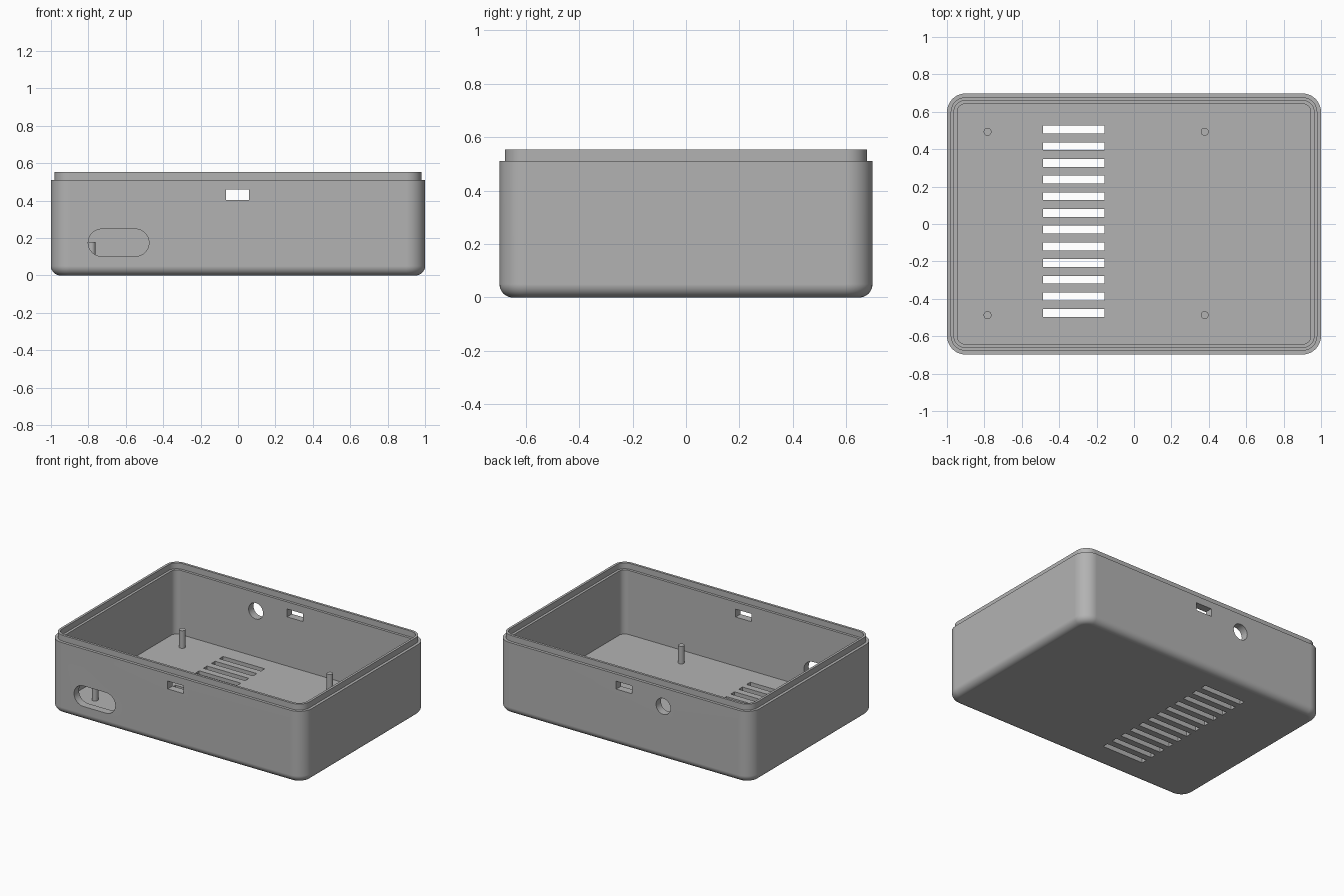
import bpy, bmesh, math
from mathutils import Matrix

cube = bpy.data.objects.get("Cube")
if cube:
    bpy.data.objects.remove(cube, do_unlink=True)

HALF_X, HALF_Y, CORNER = 1.0, 0.698, 0.1
RIM, TOP, WALL, FILLET = 0.511, 0.553, 0.055, 0.05

grey = bpy.data.materials.new("plain grey")
colour = (0.45, 0.45, 0.45, 1)
grey.diffuse_color = colour
grey.use_nodes = True
grey.node_tree.nodes["Principled BSDF"].inputs["Base Color"].default_value = colour


def make_object(name, bm):
    bmesh.ops.recalc_face_normals(bm, faces=bm.faces)
    mesh = bpy.data.meshes.new(name)
    bm.to_mesh(mesh)
    bm.free()
    mesh.materials.append(grey)
    obj = bpy.data.objects.new(name, mesh)
    bpy.context.collection.objects.link(obj)
    return obj


def activate(obj):
    bpy.ops.object.select_all(action='DESELECT')
    obj.select_set(True)
    bpy.context.view_layer.objects.active = obj


def rounded_ring(bm, inset, z, steps=10):
    """Rounded rectangle of vertices, inset from the outside wall."""
    r = CORNER - inset
    ring = []
    for k, (sx, sy) in enumerate([(1, 1), (-1, 1), (-1, -1), (1, -1)]):
        for i in range(steps + 1):
            a = (k + i / steps) * math.pi / 2
            ring.append(bm.verts.new((sx * (HALF_X - CORNER) + r * math.cos(a),
                                      sy * (HALF_Y - CORNER) + r * math.sin(a), z)))
    return ring


def box(bm, centre, size):
    m = Matrix.Translation(centre) @ Matrix.Diagonal((*size, 1))
    bmesh.ops.create_cube(bm, size=1, matrix=m)


def cylinder(bm, centre, radius, depth, along_y=False):
    m = Matrix.Translation(centre)
    if along_y:
        m = m @ Matrix.Rotation(math.pi / 2, 4, 'X')
    bmesh.ops.create_cone(bm, cap_ends=True, segments=32, radius1=radius,
                          radius2=radius, depth=depth, matrix=m)


# Tray shell: filleted bottom, stepped lip, inner ledge and flat floor
profile = []
for i in range(9):
    a = i / 8 * math.pi / 2
    profile.append((FILLET * (1 - math.sin(a)), FILLET * (1 - math.cos(a))))
profile += [(0, RIM), (0.02, RIM), (0.02, TOP), (0.037, TOP),
            (0.037, RIM), (WALL, RIM), (WALL, WALL)]
bm = bmesh.new()
rings = [rounded_ring(bm, inset, z) for inset, z in profile]
for low, high in zip(rings, rings[1:]):
    for i in range(len(low)):
        j = (i + 1) % len(low)
        bm.faces.new((low[i], low[j], high[j], high[i]))
bm.faces.new(rings[0])
bm.faces.new(rings[-1])
tray = make_object("tray_shell", bm)

# Cutters: floor vents, latch windows, round back port
bm = bmesh.new()
for i in range(12):
    box(bm, (-0.322, 0.505 - i * 0.0892, 0.03), (0.328, 0.042, 0.2))
for side in (-1, 1):
    box(bm, (-0.002, side * 0.68, 0.432), (0.124, 0.2, 0.056))
cylinder(bm, (-0.31, 0.68, 0.38), 0.057, 0.2, along_y=True)
cutters = [make_object("opening_cutter", bm)]

# Cutter: stadium shaped front port
bm = bmesh.new()
r, outline = 0.073, []
for cx, start in ((-0.549, -math.pi / 2), (-0.728, math.pi / 2)):
    for i in range(17):
        a = start + i / 16 * math.pi
        outline.append(bm.verts.new((cx + r * math.cos(a), -0.8, 0.175 + r * math.sin(a))))
face = bm.faces.new(outline)
moved = bmesh.ops.extrude_face_region(bm, geom=[face])["geom"]
bmesh.ops.translate(bm, vec=(0, 0.2, 0),
                    verts=[v for v in moved if isinstance(v, bmesh.types.BMVert)])
cutters.append(make_object("front_port_cutter", bm))

activate(tray)
for cutter in cutters:
    mod = tray.modifiers.new("cut", 'BOOLEAN')
    mod.operation, mod.solver, mod.object = 'DIFFERENCE', 'EXACT', cutter
    bpy.ops.object.modifier_apply(modifier=mod.name)
    bpy.data.objects.remove(cutter, do_unlink=True)

# Standoff pegs on the floor
pegs = []
for x, side_x in ((-0.783, "right"), (0.378, "left")):
    for y, side_y in ((0.493, "back"), (-0.487, "front")):
        bm = bmesh.new()
        cylinder(bm, (x, y, 0.115), 0.021, 0.13)
        pegs.append(make_object(f"peg_{side_y}_{side_x}", bm))

for obj in [tray] + pegs:
    activate(obj)
    bpy.ops.object.shade_smooth_by_angle(angle=math.radians(30))
weighted = tray.modifiers.new("even_shading", 'WEIGHTED_NORMAL')
weighted.keep_sharp = True
